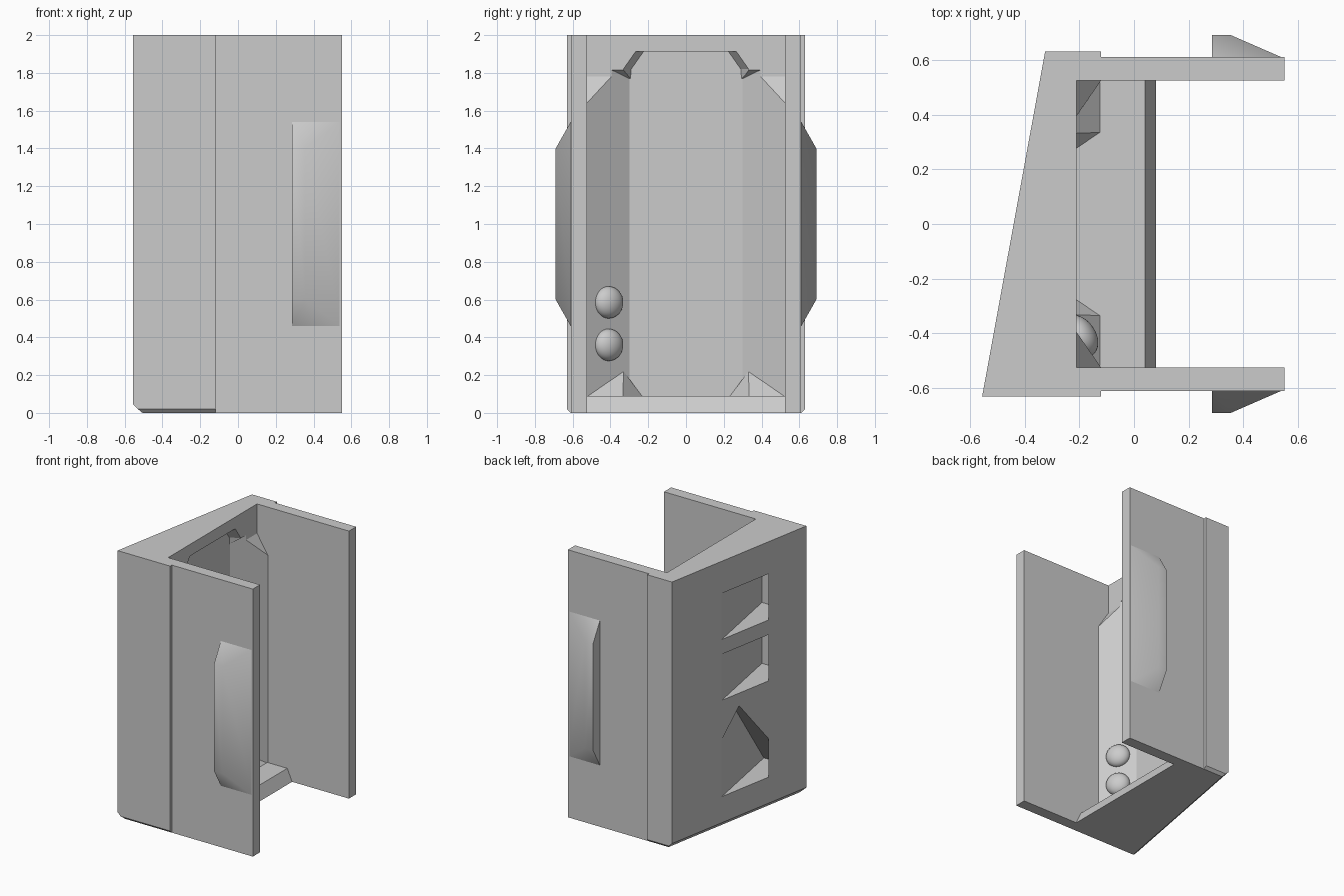
import bpy, bmesh
from math import radians
from mathutils import Vector

cube = bpy.data.objects.get("Cube")
if cube:
    bpy.data.objects.remove(cube)

grey = bpy.data.materials.new("plain_grey")
grey.use_nodes = True
grey.diffuse_color = (0.6, 0.6, 0.6, 1)
grey.node_tree.nodes["Principled BSDF"].inputs["Base Color"].default_value = (0.6, 0.6, 0.6, 1)


def finish(name, bm):
    bmesh.ops.recalc_face_normals(bm, faces=bm.faces)
    mesh = bpy.data.meshes.new(name)
    bm.to_mesh(mesh)
    bm.free()
    mesh.materials.append(grey)
    ob = bpy.data.objects.new(name, mesh)
    bpy.context.collection.objects.link(ob)
    return ob


def loft(name, lower, upper):
    """Closed solid between two matching outlines."""
    bm = bmesh.new()
    a = [bm.verts.new(p) for p in lower]
    b = [bm.verts.new(p) for p in upper]
    bm.faces.new(a)
    bm.faces.new(b)
    for i in range(len(a)):
        j = (i + 1) % len(a)
        bm.faces.new((a[i], a[j], b[j], b[i]))
    return finish(name, bm)


def prism(name, outline, z0, z1):
    return loft(name, [(x, y, z0) for x, y in outline], [(x, y, z1) for x, y in outline])


def hull(name, points):
    bm = bmesh.new()
    for p in points:
        bm.verts.new(p)
    bmesh.ops.convex_hull(bm, input=bm.verts)
    bmesh.ops.dissolve_limit(bm, angle_limit=radians(1), verts=bm.verts, edges=bm.edges)
    return finish(name, bm)


def activate(ob):
    bpy.ops.object.select_all(action='DESELECT')
    ob.select_set(True)
    bpy.context.view_layer.objects.active = ob


def cut(ob, cutter):
    mod = ob.modifiers.new("cut", 'BOOLEAN')
    mod.operation, mod.solver, mod.object = 'DIFFERENCE', 'EXACT', cutter
    activate(ob)
    bpy.ops.object.modifier_apply(modifier=mod.name)
    bpy.data.objects.remove(cutter)


def slice_off(ob, point, normal):
    bm = bmesh.new()
    bm.from_mesh(ob.data)
    geom = bm.verts[:] + bm.edges[:] + bm.faces[:]
    res = bmesh.ops.bisect_plane(bm, geom=geom, plane_co=point, plane_no=normal, clear_outer=True)
    edges = [e for e in res["geom_cut"] if isinstance(e, bmesh.types.BMEdge)]
    bmesh.ops.contextual_create(bm, geom=edges)
    bm.to_mesh(ob.data)
    bm.free()


# Slanted back wall with two side walls, open to +x
half = [(-0.12, 0.63), (-0.12, 0.61), (0.55, 0.61), (0.55, 0.525), (-0.21, 0.525)]
outline = [(-0.325, 0.63)] + half + [(x, -y) for x, y in reversed(half)] + [(-0.555, -0.63)]
body = prism("wall_shell", outline, 0, 2)

# Bevelled lower rim
slant = Vector((-1.26, 0.23, 0)).normalized()
slice_off(body, (-0.555, -0.63, 0.045), slant + Vector((0, 0, -1)))
for s in (1, -1):
    slice_off(body, (0, s * 0.63, 0.02), (0, s, -1))


# Recesses in the slanted face
def face_x(y):
    return -0.44 - y * 0.23 / 1.26


def slant_recess(points, depth=0.06):
    outer = [(face_x(y) - 0.1, y, z) for y, z in points]
    inner = [(face_x(y) + depth, y, z) for y, z in points]
    cut(body, loft("recess_cutter", outer, inner))


for z0, z1 in ((1.415, 1.76), (0.96, 1.305)):
    slant_recess([(-0.48, z0), (0.48, z0), (0.48, z1), (-0.48, z1)])
slant_recess([(-0.51, 0.24), (0.51, 0.24), (0, 0.865)])


# Inner alcove with angled sides and a stepped top
def alcove(front, back):
    ends = [(-0.205, front), (-0.275, back)]
    rings = []
    for x, pts in ends:
        rings.append([(x, y, z) for y, z in pts] + [(x, -y, z) for y, z in reversed(pts)])
    cut(body, loft("alcove_cutter", *rings))


alcove([(0.401, 0.05), (0.401, 1.819)], [(0.3, 0.05), (0.3, 1.77)])
alcove([(0.36, 1.7), (0.335, 1.82), (0.27, 1.913)], [(0.3, 1.7), (0.29, 1.82), (0.225, 1.913)])

# Floor with a sloping front edge
hull("floor", [(x, y, z) for y in (-0.53, 0.53)
               for x, z in ((-0.3, 0), (-0.3, 0.09), (0.04, 0.09), (0.08, 0))])

for s, side in ((1, "left"), (-1, "right")):
    # Angled corner fill with a sloped top
    tri = [(-0.215, 0.53), (-0.12, 0.53), (-0.12, 0.525), (-0.215, 0.388)]
    tops = [1.788, 1.64, 1.64, 1.788]
    loft(side + "_corner_post", [(x, s * y, 0.05) for x, y in tri],
         [(x, s * y, z) for (x, y), z in zip(tri, tops)])

    # Small gusset at the foot of each corner
    hull(side + "_foot_gusset", [(x, s * y, z) for x, y, z in (
        (-0.12, 0.525, 0.085), (-0.12, 0.335, 0.085), (-0.275, 0.23, 0.085),
        (-0.275, 0.3, 0.085), (-0.255, 0.33, 0.22))])

    # Raised grip on the outer side wall
    grip = hull(side + "_side_grip", [(x, s * y, 1 + k * h) for k in (1, -1) for x, y, h in (
        (0.285, 0.605, 0.55), (0.55, 0.605, 0.55), (0.285, 0.69, 0.4), (0.355, 0.69, 0.4))])
    activate(grip)
    bpy.ops.object.shade_smooth_by_angle(angle=radians(40))

# Two round buttons on the angled inner panel
for i, z in enumerate((0.585, 0.36)):
    bpy.ops.mesh.primitive_uv_sphere_add(segments=32, ring_count=16, radius=1)
    button = bpy.context.object
    button.name = "button_%d" % (i + 1)
    button.scale = (0.085, 0.085, 0.06)
    button.rotation_mode = 'QUATERNION'
    button.rotation_quaternion = Vector((0.82, 0.57, 0)).to_track_quat('Z', 'Y')
    button.location = (-0.2, -0.41, z)
    button.data.materials.append(grey)
    bpy.ops.object.shade_smooth_by_angle()
